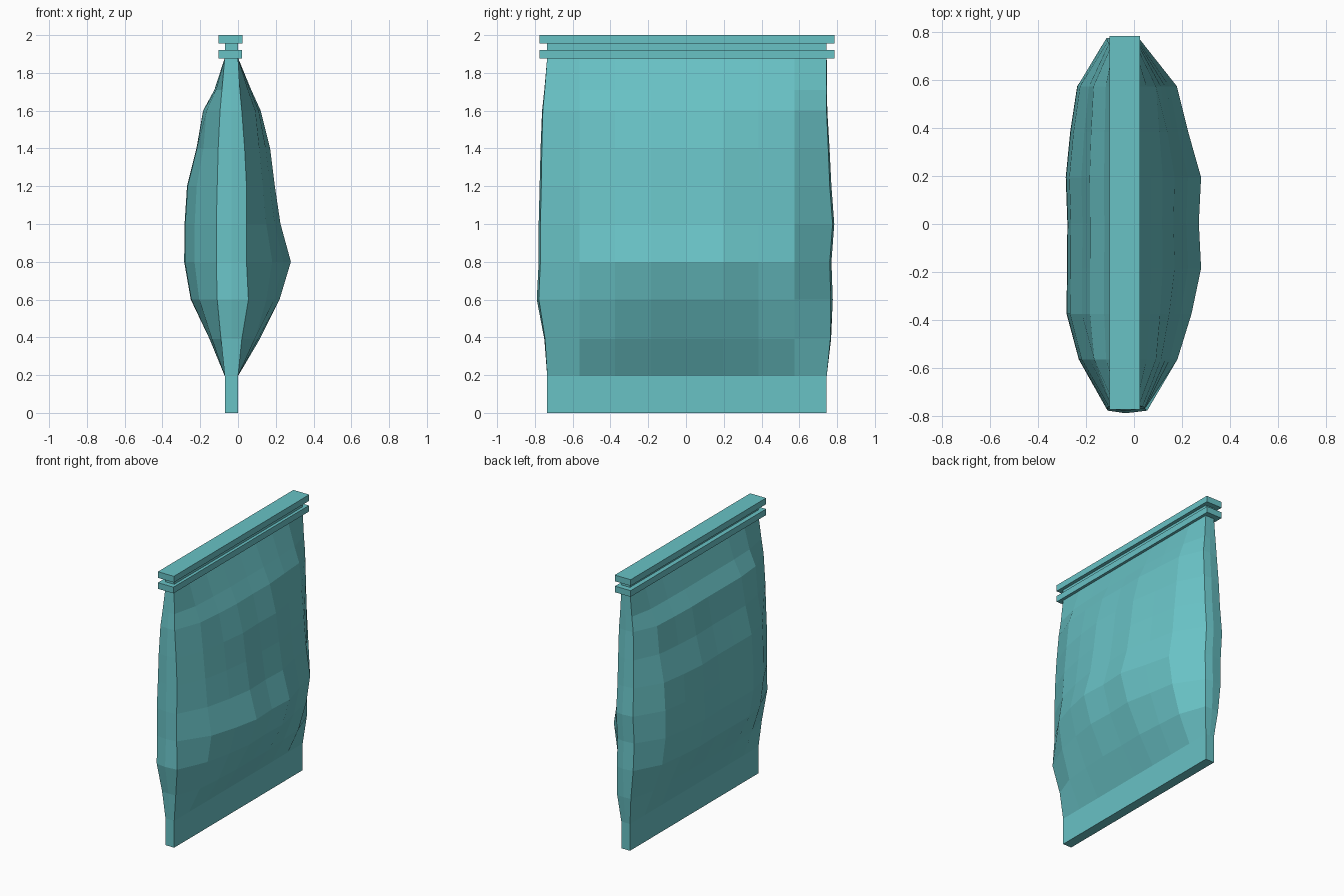
import bpy, bmesh

teal = bpy.data.materials.new("teal")
teal.diffuse_color = (0.14, 0.54, 0.56, 1)


def finish(name, bm):
    bmesh.ops.recalc_face_normals(bm, faces=bm.faces)
    me = bpy.data.meshes.new(name)
    bm.to_mesh(me)
    bm.free()
    me.materials.append(teal)
    ob = bpy.data.objects.new(name, me)
    bpy.context.collection.objects.link(ob)
    return ob


def box(name, x0, x1, y0, y1, z0, z1):
    bm = bmesh.new()
    bmesh.ops.create_cube(bm, size=1)
    for v in bm.verts:
        v.co.x = x1 if v.co.x > 0 else x0
        v.co.y = y1 if v.co.y > 0 else y0
        v.co.z = z1 if v.co.z > 0 else z0
    return finish(name, bm)


# Filled pouch: each row is z, edge x left/right, belly x left/right, end y front/back
rows = [
    (0.00, -0.07, 0.00, -0.07, 0.00, -0.735, 0.745),
    (0.195, -0.07, 0.00, -0.07, 0.00, -0.735, 0.745),
    (0.39, -0.09, 0.02, -0.15, 0.115, -0.75, 0.768),
    (0.60, -0.11, 0.055, -0.25, 0.22, -0.79, 0.777),
    (0.80, -0.115, 0.045, -0.285, 0.28, -0.78, 0.77),
    (1.00, -0.115, 0.045, -0.283, 0.225, -0.78, 0.785),
    (1.20, -0.11, 0.045, -0.27, 0.195, -0.775, 0.77),
    (1.40, -0.105, 0.035, -0.22, 0.17, -0.77, 0.76),
    (1.60, -0.095, 0.02, -0.185, 0.12, -0.762, 0.748),
    (1.71, -0.085, 0.01, -0.125, 0.07, -0.75, 0.747),
    (1.88, -0.07, 0.00, -0.07, 0.00, -0.735, 0.745),
    (1.96, -0.07, 0.00, -0.07, 0.00, -0.735, 0.745),
]
# Fullness across the width, for the +x and -x faces
full_right = [0, 0.58, 0.83, 1.0, 0.96, 1.0, 0.77, 0.57, 0]
full_left = [0, 0.68, 0.98, 0.97, 0.96, 1.0, 0.89, 0.72, 0]

bm = bmesh.new()
rings = []
for z, el, er, bl, br, y0, y1 in rows:
    power = 1 if 0.5 < z < 1.5 else 0.6   # flatter near the seals
    bow = min(0.012, 0.2 * (er - 0.0))    # side edges bow out at mid thickness
    ys = [y0 + bow] + [0.005 + 0.19 * k for k in range(-3, 4)] + [y1 - bow]
    right = [(er + (br - er) * f ** power, y, z) for f, y in zip(full_right, ys)]
    left = [(el + (bl - el) * f ** power, y, z) for f, y in zip(full_left, ys)]
    # the back edge is slimmer on the +x side
    right[-1] = (min(er, 0.02), y1 - bow, z)
    loop = right + [(-0.035, y1, z)] + left[::-1] + [(-0.035, y0, z)]
    rings.append([bm.verts.new(c) for c in loop])
n = len(rings[0])
for a, b in zip(rings, rings[1:]):
    for i in range(n):
        j = (i + 1) % n
        bm.faces.new((a[i], a[j], b[j], b[i]))
bm.faces.new(rings[0])
bm.faces.new(rings[-1])
finish("pouch_body", bm)

# Two closure rails across the top
box("lower_closure_rail", -0.103, 0.022, -0.775, 0.785, 1.875, 1.92)
box("upper_closure_rail", -0.103, 0.025, -0.775, 0.785, 1.955, 2.0)
